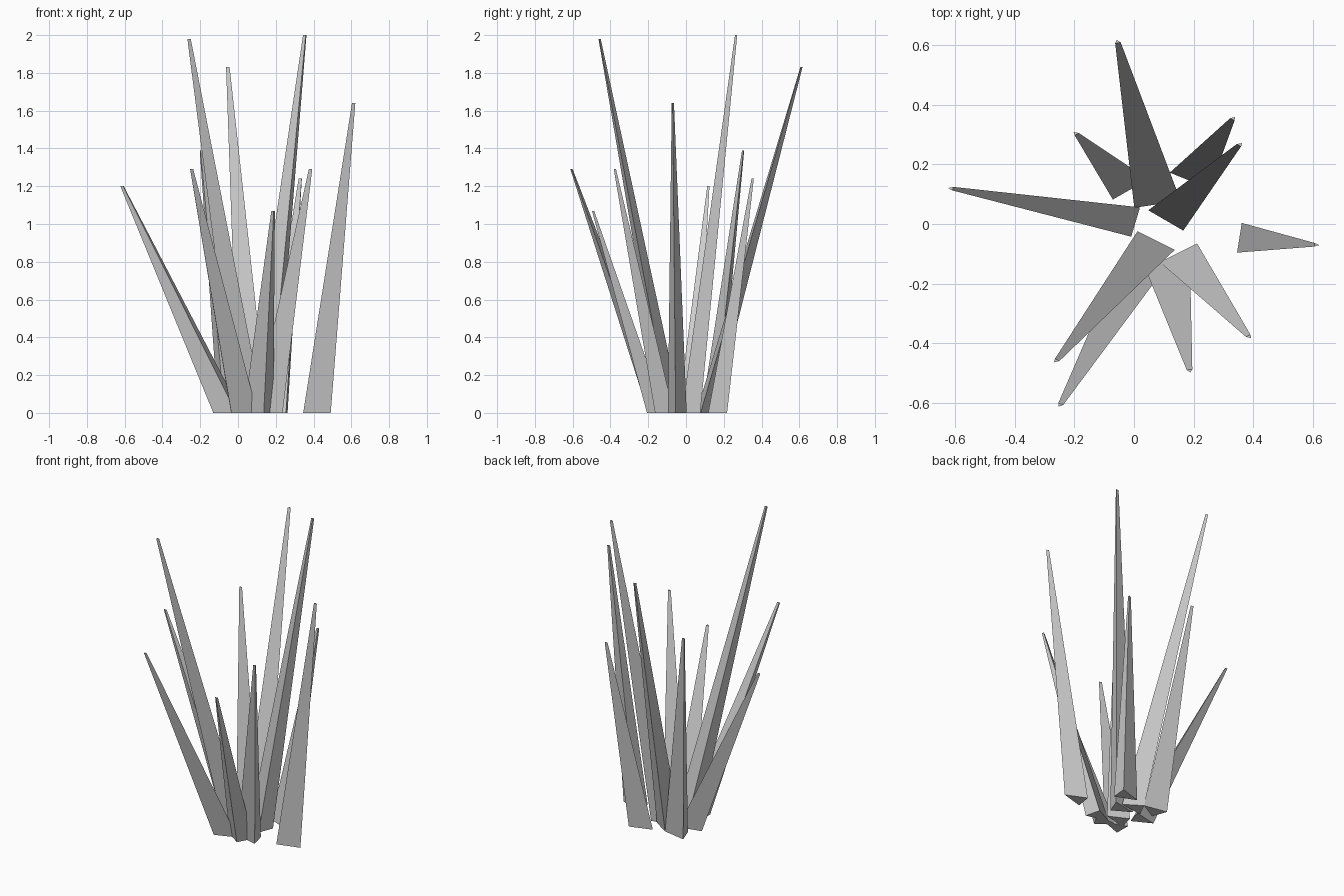
import bpy, bmesh
from math import atan2, cos, sin, pi

if "Cube" in bpy.data.objects:
    bpy.data.objects.remove(bpy.data.objects["Cube"])

RADIUS = 0.0577    # base triangle circumradius
STRETCH = 1.6      # cross-sections are stretched along x
TIP_SCALE = 0.12   # tip triangle relative to the base

# base centre (x, y), tip centre (x, y, z)
BLADES = [
    ((0.068, 0.094), (-0.055, 0.610, 1.83)),
    ((-0.043, 0.137), (-0.195, 0.303, 1.39)),
    ((-0.040, 0.012), (-0.612, 0.119, 1.20)),
    ((0.212, 0.169), (0.332, 0.353, 1.24)),
    ((0.138, 0.033), (0.355, 0.266, 2.00)),
    ((0.399, -0.049), (0.610, -0.070, 1.64)),
    ((0.178, -0.119), (0.386, -0.377, 1.29)),
    ((0.118, -0.150), (0.187, -0.491, 1.07)),
    ((0.045, -0.078), (-0.261, -0.458, 1.98)),
    ((0.010, -0.150), (-0.248, -0.606, 1.29)),
]


def triangle(bm, x, y, z, angle, radius):
    """Ring of three vertices with one corner pointing along the lean."""
    return [bm.verts.new((x + STRETCH * radius * cos(angle + k * 2 * pi / 3),
                          y + radius * sin(angle + k * 2 * pi / 3), z))
            for k in range(3)]


def grass_blade(name, base, tip):
    """Tapered three-sided blade leaning from base to tip."""
    angle = atan2(tip[1] - base[1], tip[0] - base[0])
    bm = bmesh.new()
    low = triangle(bm, base[0], base[1], 0, angle, RADIUS)
    top = triangle(bm, *tip, angle, RADIUS * TIP_SCALE)
    bm.faces.new(low[::-1])
    bm.faces.new(top)
    for i in range(3):
        j = (i + 1) % 3
        bm.faces.new((low[i], low[j], top[j], top[i]))
    mesh = bpy.data.meshes.new(name)
    bm.to_mesh(mesh)
    bm.free()
    bpy.context.collection.objects.link(bpy.data.objects.new(name, mesh))


# Tuft of blades
for n, (base, tip) in enumerate(BLADES, 1):
    grass_blade(f"grass_blade_{n:02d}", base, tip)
